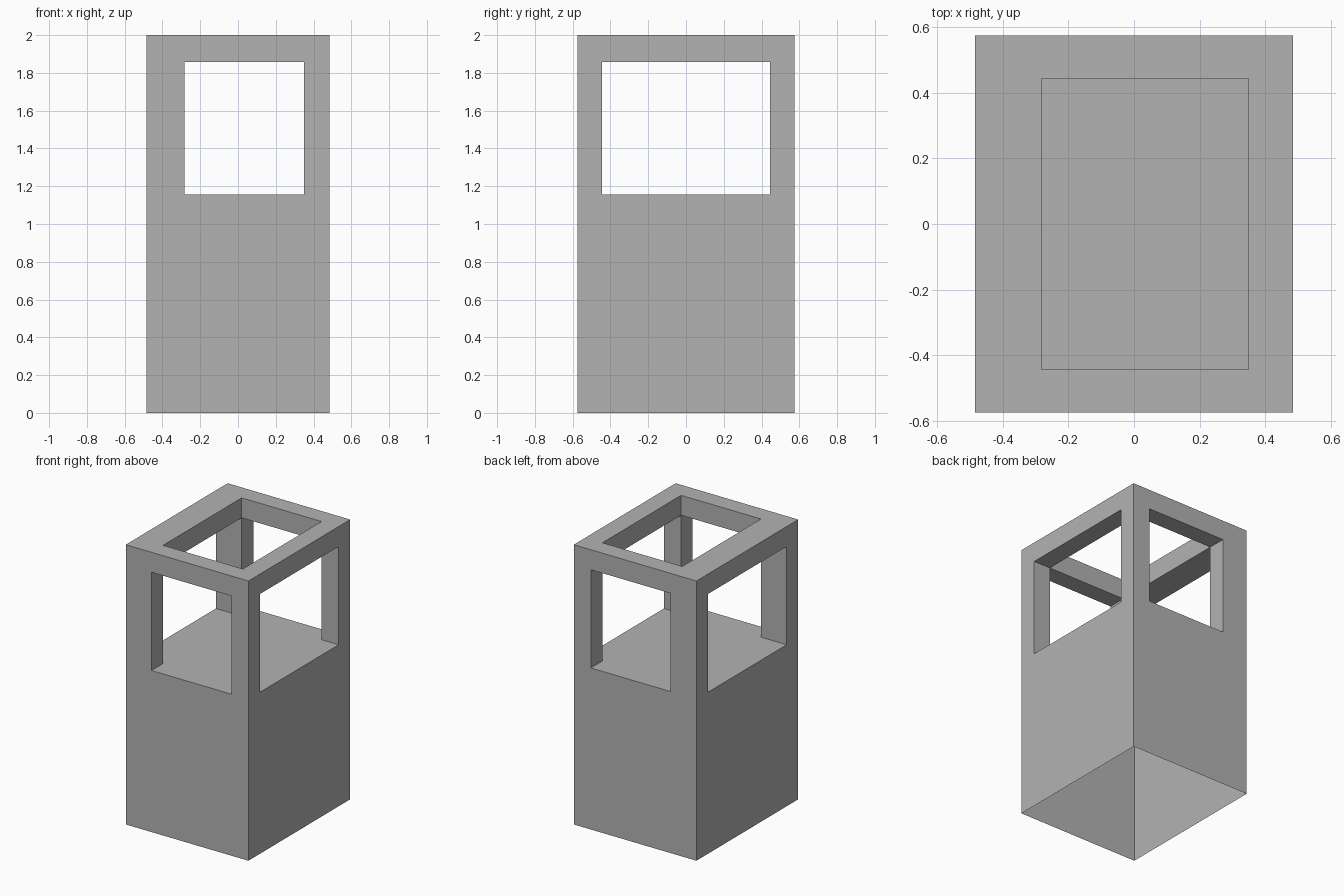
import bpy
import bmesh
from mathutils import Vector

default = bpy.data.objects.get("Cube")
if default:
    bpy.data.objects.remove(default, do_unlink=True)

grey = bpy.data.materials.new("plain grey")
grey.use_nodes = True
colour = (0.45, 0.45, 0.45, 1)
grey.diffuse_color = colour
grey.node_tree.nodes["Principled BSDF"].inputs["Base Color"].default_value = colour


def box(name, low, high):
    """Add a closed box between two opposite corners."""
    low, high = Vector(low), Vector(high)
    mesh = bpy.data.meshes.new(name)
    bm = bmesh.new()
    bmesh.ops.create_cube(bm, size=1)
    bmesh.ops.scale(bm, vec=high - low, verts=bm.verts)
    bmesh.ops.translate(bm, vec=(low + high) / 2, verts=bm.verts)
    bm.to_mesh(mesh)
    bm.free()
    obj = bpy.data.objects.new(name, mesh)
    bpy.context.collection.objects.link(obj)
    return obj


# Outer block and the limits of the openings
W, D, H = 0.485, 0.575, 2.0
LEFT, RIGHT, DEPTH = -0.282, 0.35, 0.444
SILL, LINTEL = 1.155, 1.857

housing = box("housing", (-W, -D, 0), (W, D, H))
housing.data.materials.append(grey)

# Openings front to back, side to side and through the roof
cutters = [
    box("front_opening", (LEFT, -1, SILL), (RIGHT, 1, LINTEL)),
    box("side_opening", (-1, -DEPTH, SILL), (1, DEPTH, LINTEL)),
    box("roof_opening", (LEFT, -DEPTH, SILL), (RIGHT, DEPTH, H + 1)),
]
bpy.context.view_layer.objects.active = housing
for cutter in cutters:
    cutter.hide_render = True
    cut = housing.modifiers.new(cutter.name, "BOOLEAN")
    cut.operation = "DIFFERENCE"
    cut.solver = "EXACT"
    cut.object = cutter
    bpy.ops.object.modifier_apply(modifier=cut.name)
    bpy.data.objects.remove(cutter, do_unlink=True)

# Open underside
bm = bmesh.new()
bm.from_mesh(housing.data)
underside = [f for f in bm.faces if f.calc_center_median().z < 0.01]
bmesh.ops.delete(bm, geom=underside, context="FACES")
bm.to_mesh(housing.data)
bm.free()
